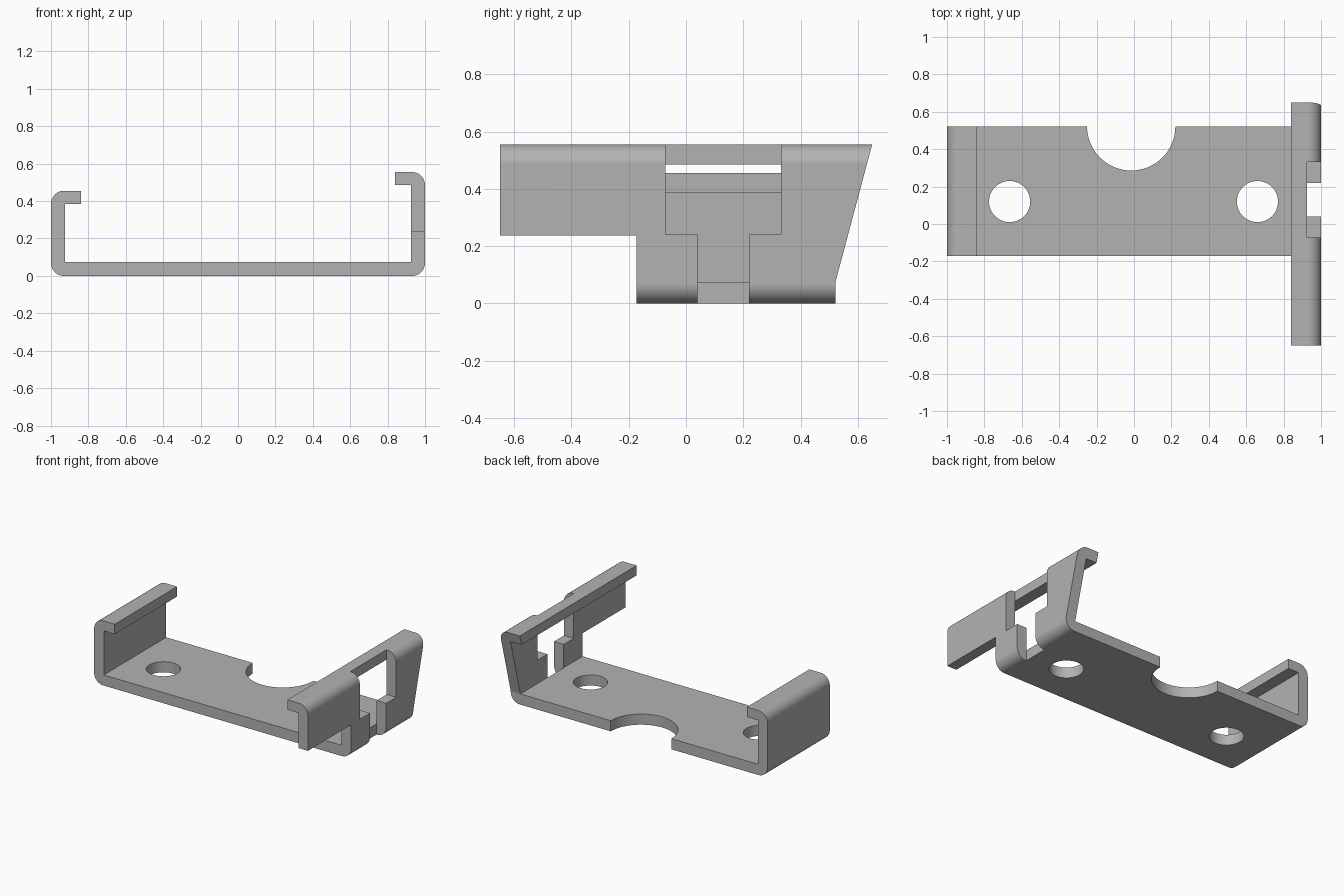
import bpy
import bmesh
import math
from mathutils import Vector

cube = bpy.data.objects.get("Cube")
if cube:
    bpy.data.objects.remove(cube, do_unlink=True)

T = 0.075      # sheet thickness
R = 0.07       # outer bend radius


def prism(name, points, axis, start, end):
    """Extrude a 2D outline along x, y or z."""
    place = {
        "x": lambda a, b: (start, a, b),
        "y": lambda a, b: (a, start, b),
        "z": lambda a, b: (a, b, start),
    }[axis]
    bm = bmesh.new()
    face = bm.faces.new([bm.verts.new(place(a, b)) for a, b in points])
    out = bmesh.ops.extrude_face_region(bm, geom=[face])
    verts = [g for g in out["geom"] if isinstance(g, bmesh.types.BMVert)]
    step = Vector([(end - start) if c == axis else 0 for c in "xyz"])
    bmesh.ops.translate(bm, verts=verts, vec=step)
    bmesh.ops.recalc_face_normals(bm, faces=bm.faces)
    mesh = bpy.data.meshes.new(name)
    bm.to_mesh(mesh)
    bm.free()
    obj = bpy.data.objects.new(name, mesh)
    bpy.context.collection.objects.link(obj)
    return obj


def arc(cx, cy, r, a0, a1, steps):
    angles = [math.radians(a0 + (a1 - a0) * i / steps) for i in range(steps + 1)]
    return [(cx + r * math.cos(a), cy + r * math.sin(a)) for a in angles]


def rect(a0, a1, b0, b1):
    return [(a0, b0), (a1, b0), (a1, b1), (a0, b1)]


def cut(target, cutter):
    mod = target.modifiers.new("cut", "BOOLEAN")
    mod.operation = "DIFFERENCE"
    mod.solver = "EXACT"
    mod.object = cutter
    bpy.context.view_layer.objects.active = target
    bpy.ops.object.modifier_apply(modifier=mod.name)
    bpy.data.objects.remove(cutter, do_unlink=True)


# Folded strip: outer outline with round bends, inner outline with square corners
left_h, right_h, lip, inner = 0.455, 0.555, 0.84, 1 - T
outline = [(-lip, left_h)]
outline += arc(-1 + R, left_h - R, R, 90, 180, 12)
outline += arc(-1 + R, R, R, 180, 270, 12)
outline += arc(1 - R, R, R, 270, 360, 12)
outline += arc(1 - R, right_h - R, R, 0, 90, 12)
outline += [(lip, right_h), (lip, right_h - T + 0.005), (inner, right_h - T + 0.005),
            (inner, T), (-inner, T), (-inner, left_h - T + 0.005), (-lip, left_h - T + 0.005)]
bracket = prism("folded_bracket", outline, "y", -0.65, 0.66)

# Trim the base and left wall to length, leaving the long right flange
front, back = -0.172, 0.522
cut(bracket, prism("front_trim", rect(-1.2, 0.8, -0.9, front), "z", -0.2, 0.8))
cut(bracket, prism("flange_underside", rect(-0.9, front, -0.2, 0.238), "x", 0.5, 1.2))
slant = [(back, -0.2), (back, 0.075), (0.65, right_h), (0.677, 0.655), (0.9, 0.655), (0.9, -0.2)]
cut(bracket, prism("slanted_end", slant, "x", 0.5, 1.2))
cut(bracket, prism("back_trim", rect(-1.2, 0.8, back, 0.9), "z", -0.2, 0.8))

# T-shaped window in the right wall
window = [(-0.072, 0.24), (0.04, 0.24), (0.04, -0.2), (0.22, -0.2),
          (0.22, 0.24), (0.332, 0.24), (0.332, 0.8), (-0.072, 0.8)]
cut(bracket, prism("wall_window", window, "x", inner - 0.0005, 1.2))

# Screw holes and the round notch in the base
for x, y, r in ((-0.665, 0.12, 0.11), (0.66, 0.12, 0.11), (-0.015, back, 0.236)):
    cut(bracket, prism("round_cut", arc(x, y, r, 0, 360, 64)[:-1], "z", -0.2, 0.2))

# Plain grey metal
metal = bpy.data.materials.new("grey_metal")
metal.use_nodes = True
grey = (0.45, 0.45, 0.45, 1)
metal.diffuse_color = grey
metal.node_tree.nodes["Principled BSDF"].inputs["Base Color"].default_value = grey
bracket.data.materials.clear()
bracket.data.materials.append(metal)

# Smooth bends, crisp sheet edges
bpy.ops.object.select_all(action="DESELECT")
bracket.select_set(True)
bpy.context.view_layer.objects.active = bracket
bpy.ops.object.shade_smooth_by_angle(angle=math.radians(12))
weighted = bracket.modifiers.new("weighted_normals", "WEIGHTED_NORMAL")
weighted.keep_sharp = True
